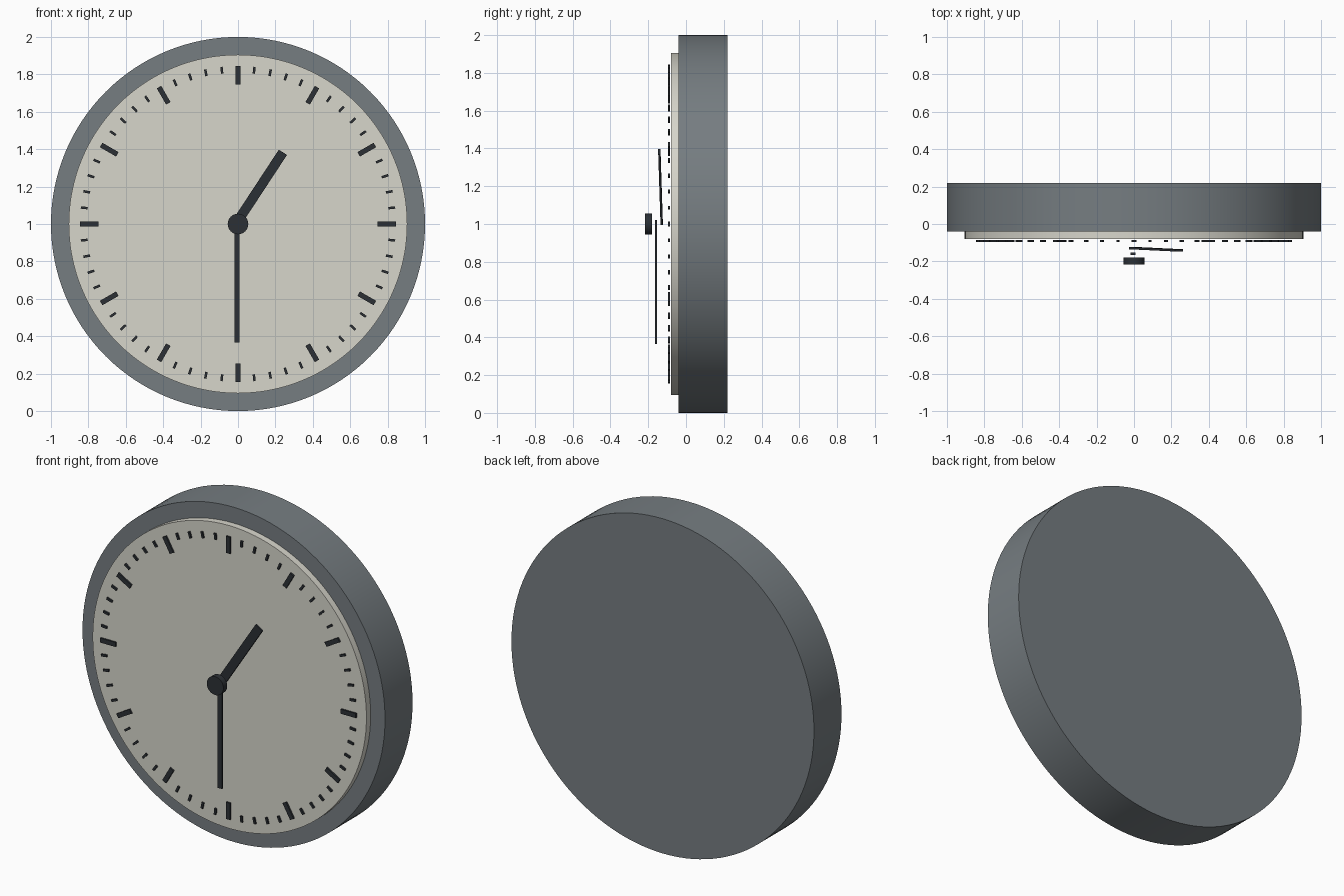
import bpy, bmesh, math
from mathutils import Matrix, Vector

if "Cube" in bpy.data.objects:
    bpy.data.objects.remove(bpy.data.objects["Cube"])


def material(name, color):
    m = bpy.data.materials.new(name)
    m.diffuse_color = (*color, 1)
    m.use_nodes = True
    m.node_tree.nodes["Principled BSDF"].inputs["Base Color"].default_value = m.diffuse_color
    return m


CASE = material("slate_grey", (0.18, 0.205, 0.22))
FACE = material("off_white", (0.68, 0.67, 0.60))
DARK = material("charcoal", (0.025, 0.03, 0.036))
CENTRE = Vector((0, 0, 1))


def finish(bm, name, mat):
    mesh = bpy.data.meshes.new(name)
    bm.to_mesh(mesh)
    bm.free()
    mesh.materials.append(mat)
    obj = bpy.data.objects.new(name, mesh)
    bpy.context.collection.objects.link(obj)
    return obj


def disc(name, radius, y_front, y_back, mat, sides=128):
    bm = bmesh.new()
    place = Matrix.Translation((0, (y_front + y_back) / 2, 1)) @ Matrix.Rotation(math.pi / 2, 4, "X")
    bmesh.ops.create_cone(bm, cap_ends=True, segments=sides, radius1=radius, radius2=radius,
                          depth=y_back - y_front, matrix=place)
    obj = finish(bm, name, mat)
    bpy.ops.object.select_all(action="DESELECT")
    bpy.context.view_layer.objects.active = obj
    obj.select_set(True)
    bpy.ops.object.shade_smooth_by_angle(angle=math.radians(30))


def add_bar(bm, start, end, width, thickness):
    # box running from start to end, flat towards the front
    along = end - start
    z = along.normalized()
    x = Vector((0, 1, 0)).cross(z).normalized()
    y = z.cross(x)
    rot = Matrix((x, y, z)).transposed().to_4x4()
    place = Matrix.Translation((start + end) / 2) @ rot @ Matrix.Diagonal((width, thickness, along.length, 1))
    bmesh.ops.create_cube(bm, size=1, matrix=place)


# Case, dial and centre cap
disc("case", 1.0, -0.04, 0.22, CASE)
disc("dial", 0.905, -0.08, -0.04, FACE)
disc("centre_cap", 0.055, -0.216, -0.18, DARK, 48)

# Hour and minute marks, floating just in front of the dial
hour_bm, minute_bm = bmesh.new(), bmesh.new()
for i in range(60):
    a = math.radians(6 * i)
    out = Vector((math.sin(a), 0, math.cos(a)))
    base = CENTRE + Vector((0, -0.09, 0))
    bm, inner, width = (minute_bm, 0.808, 0.013) if i % 5 else (hour_bm, 0.745, 0.027)
    add_bar(bm, base + out * inner, base + out * 0.845, width, 0.01)
finish(hour_bm, "hour_marks", DARK)
finish(minute_bm, "minute_marks", DARK)

# Hands
for name, start, end, width in (
        ("hour_hand", (-0.005, -0.129, 1.01), (0.24, -0.141, 1.383), 0.052),
        ("minute_hand", (-0.005, -0.159, 1.02), (-0.005, -0.159, 0.366), 0.027)):
    bm = bmesh.new()
    add_bar(bm, Vector(start), Vector(end), width, 0.012)
    finish(bm, name, DARK)
